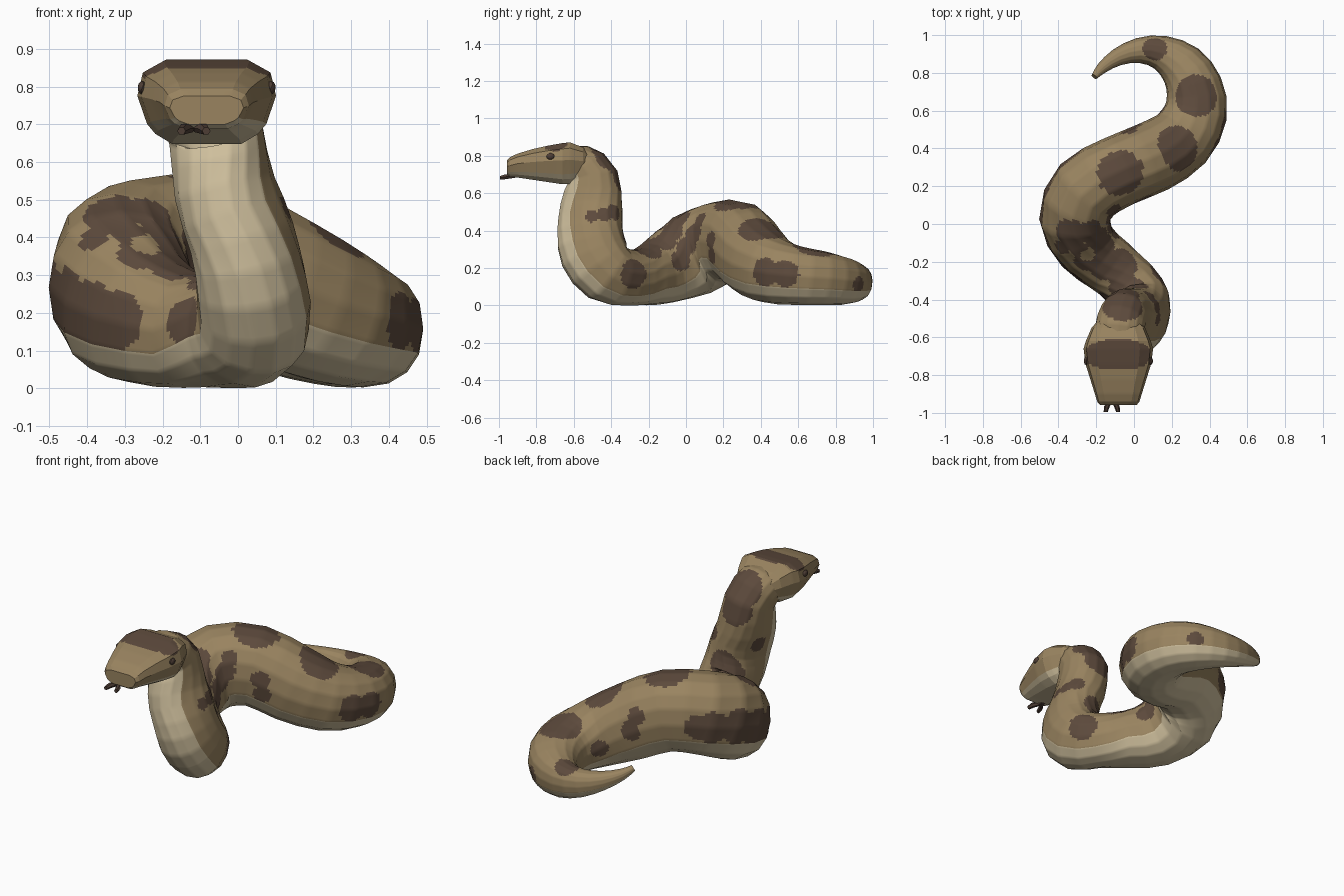
import bpy, bmesh, math
from mathutils import Vector

if "Cube" in bpy.data.objects:
    bpy.data.objects.remove(bpy.data.objects["Cube"])


def material(name, rgb):
    m = bpy.data.materials.new(name)
    m.diffuse_color = (*rgb, 1)
    m.use_nodes = True
    m.node_tree.nodes["Principled BSDF"].inputs["Base Color"].default_value = m.diffuse_color
    return m


TAN = material("tan_scales", (0.32, 0.23, 0.117))
BROWN = material("brown_spots", (0.108, 0.068, 0.045))
CREAM = material("cream_belly", (0.62, 0.52, 0.335))
DARK = material("dark_tongue", (0.075, 0.047, 0.035))

# Spine from head to tail: x, y, z, half width, half height
SPINE = [
    (-.085, -.66, .765, .09, .07), (-.08, -.57, .752, .13, .11),
    (-.06, -.50, .68, .127, .14), (-.035, -.505, .53, .13, .168),
    (.01, -.513, .40, .135, .178), (.035, -.493, .28, .147, .183),
    (.04, -.42, .18, .152, .172), (-.02, -.32, .152, .15, .15),
    (-.13, -.22, .155, .155, .155), (-.25, -.12, .19, .168, .185),
    (-.312, .03, .268, .19, .225), (-.25, .18, .335, .195, .222),
    (-.08, .28, .342, .19, .215), (.10, .355, .262, .19, .205),
    (.25, .45, .192, .18, .182), (.327, .59, .16, .168, .158),
    (.317, .73, .146, .15, .144), (.25, .84, .13, .126, .127),
    (.14, .908, .125, .092, .10), (.02, .918, .14, .066, .075),
    (-.09, .882, .17, .046, .05), (-.17, .825, .205, .03, .03),
    (-.21, .78, .235, .017, .017)]

# Spots on the back: centre on the skin and radius
BACK_SPOTS = [
    (.11, .93, .22, .065), (.33, .68, .30, .115), (.22, .40, .38, .12),
    (-.07, .27, .56, .125), (-.06, -.43, .77, .11), (-.06, -.38, .67, .09),
    (.0, -.32, .36, .075), (-.07, -.32, .33, .075), (-.11, -.36, .31, .05)]
# Spots and stripes on the flanks
FLANK_SPOTS = [
    (.44, .42, .18, .075), (.49, .53, .17, .075), (.34, .93, .11, .045),
    (-.02, .47, .37, .05), (.0, .50, .29, .055), (.13, .60, .18, .05),
    (.10, -.50, .465, .045), (.10, -.44, .48, .045), (.09, -.38, .50, .045),
    (-.15, -.46, .45, .05), (-.12, -.38, .17, .07), (.13, -.28, .17, .08),
    (-.10, .07, .46, .045), (-.11, .04, .39, .055), (-.11, .0, .32, .055),
    (-.11, -.03, .24, .055), (.05, .13, .35, .05), (.05, .16, .27, .055)]
# Long band round the outside of the coil and the saddle inside it
COIL_SPOTS = [
    (-.32, .35, .34, .07), (-.38, .30, .33, .09), (-.46, .18, .31, .10),
    (-.50, .05, .26, .105), (-.46, -.10, .22, .10), (-.39, -.20, .19, .095),
    (-.31, -.26, .18, .08),
    (-.33, -.04, .45, .085), (-.24, -.03, .45, .07), (-.36, -.10, .37, .06),
    (-.29, -.11, .38, .06), (-.20, -.07, .38, .07), (-.17, -.12, .33, .075),
    (-.25, -.18, .34, .07), (-.16, -.22, .31, .08), (-.06, -.21, .30, .085)]
SPOTS = BACK_SPOTS + FLANK_SPOTS + COIL_SPOTS
HOLE = (Vector((-.25, -.155, .365)), .042)
HEAD_SPOTS = [(-.20, -.695, .86, .065), (-.145, -.69, .865, .08),
              (-.085, -.69, .865, .082), (-.025, -.69, .865, .08),
              (.03, -.695, .86, .065)]


def spotted(c, spots):
    return ((c - HOLE[0]).length > HOLE[1]
            and any((c - Vector(s[:3])).length < s[3] for s in spots))


def loft(name, rings, mats, belly=(), spots=(), cuts=0, angle=30):
    """Skin closed rings, colour belly columns, then spots on the back."""
    bm = bmesh.new()
    vs = [[bm.verts.new(p) for p in ring] for ring in rings]
    n = len(rings[0])
    for a, b in zip(vs, vs[1:]):
        for j in range(n):
            k = (j + 1) % n
            f = bm.faces.new((a[j], a[k], b[k], b[j]))
            f.material_index = 1 if j in belly else 0
    bm.faces.new(vs[0])
    bm.faces.new(vs[-1])
    if cuts:
        bmesh.ops.subdivide_edges(bm, edges=bm.edges[:], cuts=cuts, use_grid_fill=True)
    bmesh.ops.recalc_face_normals(bm, faces=bm.faces[:])
    for f in bm.faces:
        if f.material_index == 0 and spotted(f.calc_center_median(), spots):
            f.material_index = 2
    return finish(name, bm, mats, angle)


def finish(name, bm, mats, angle=30):
    me = bpy.data.meshes.new(name)
    bm.to_mesh(me)
    bm.free()
    for m in mats:
        me.materials.append(m)
    ob = bpy.data.objects.new(name, me)
    bpy.context.collection.objects.link(ob)
    bpy.ops.object.select_all(action='DESELECT')
    ob.select_set(True)
    bpy.context.view_layer.objects.active = ob
    bpy.ops.object.shade_smooth_by_angle(angle=math.radians(angle))
    return ob


def spline(keys, steps):
    """Catmull-Rom samples with their key position."""
    k = [tuple(2 * a - b for a, b in zip(keys[0], keys[1]))] + list(keys)
    k.append(tuple(2 * a - b for a, b in zip(keys[-1], keys[-2])))
    out = []
    for i in range(len(keys) - 1):
        for s in range(steps):
            t = s / steps
            out.append((i + t, [0.5 * (2 * b + (c - a) * t + (2 * a - 5 * b + 4 * c - d) * t * t
                                       + (3 * b - a - 3 * c + d) * t ** 3)
                                for a, b, c, d in zip(*k[i:i + 4])]))
    out.append((len(keys) - 1, list(keys[-1])))
    return out


def square(v):
    """Push a sine towards a slightly boxy section."""
    return math.copysign(abs(v) ** .9, v) if abs(v) > 1e-6 else 0


# Body: rounded rings whose belly faces forward on the neck, then down
SIDES = 16
samples = spline(SPINE, 2)
rings = []
for i, (t, s) in enumerate(samples):
    c = Vector(s[:3])
    a = Vector(samples[max(i - 1, 0)][1][:3])
    b = Vector(samples[min(i + 1, len(samples) - 1)][1][:3])
    tan = (b - a).normalized()
    ref = Vector((0, max(0, min(1, (8 - t) / 2)), 1))
    back = (ref - tan * ref.dot(tan)).normalized()
    side = tan.cross(back)
    rings.append([c + side * s[3] * square(math.sin(2 * math.pi * j / SIDES))
                  - back * s[4] * square(math.cos(2 * math.pi * j / SIDES)) for j in range(SIDES)])
loft("body", rings, [TAN, CREAM, BROWN], belly=(0, 1, 2, 13, 14, 15), spots=SPOTS, cuts=5)

# Head: angular cross-section scaled along the skull
HX = -.083
HALF = [(.5, 0), (.74, .12), (.86, .24), (1, .58), (.92, .86), (.62, 1)]
PROFILE = HALF + [(-u, v) for u, v in reversed(HALF)]
SKULL = [(-.48, .08, .785, .70), (-.55, .142, .845, .67), (-.62, .172, .872, .65),
         (-.66, .184, .868, .648), (-.74, .174, .854, .66), (-.82, .149, .836, .672),
         (-.90, .124, .812, .684), (-.94, .112, .793, .688), (-.957, .098, .775, .70)]
rings = [[(HX + u * w, y, lo + v * (hi - lo)) for u, v in PROFILE] for y, w, hi, lo in SKULL]
loft("head", rings, [TAN, CREAM, BROWN], belly=(0, 1, 9, 10, 11), spots=HEAD_SPOTS,
     cuts=5, angle=15)

# Eyes
for sx, label in ((-1, "left"), (1, "right")):
    bm = bmesh.new()
    bmesh.ops.create_icosphere(bm, subdivisions=2, radius=1)
    for v in bm.verts:
        v.co = Vector((HX + sx * .171 + v.co.x * .012, -.725 + v.co.y * .022, .797 + v.co.z * .018))
    finish(label + "_eye", bm, [DARK])

# Forked tongue
for sx, label in ((-1, "left"), (1, "right")):
    rings = []
    for x, y, z, r in ((.0, -.89, .695, .010), (.010, -.94, .69, .013),
                       (.026, -.965, .688, .015), (.033, -.995, .682, .011)):
        rings.append([(-.117 + sx * x + r * math.cos(a * math.pi / 3), y,
                       z + r * math.sin(a * math.pi / 3)) for a in range(6)])
    loft(label + "_tongue_fork", rings, [DARK])
